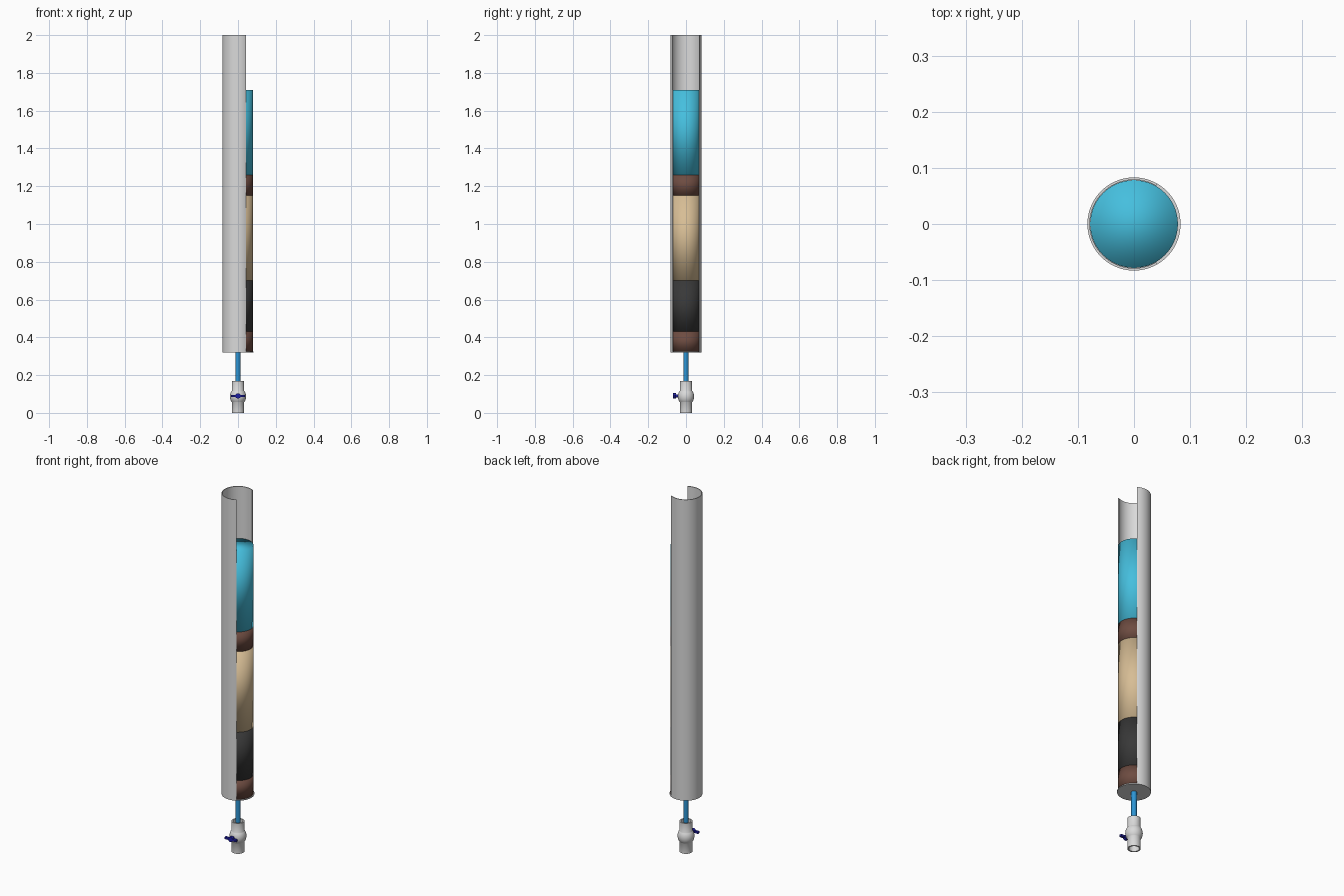
import bpy, bmesh, math
from mathutils import Matrix

if "Cube" in bpy.data.objects:
    bpy.data.objects.remove(bpy.data.objects["Cube"])


def mat(name, r, g, b):
    m = bpy.data.materials.new(name)
    m.diffuse_color = (r, g, b, 1)
    m.use_nodes = True
    m.node_tree.nodes["Principled BSDF"].inputs["Base Color"].default_value = m.diffuse_color
    return m


GREY = mat("light grey plastic", 0.70, 0.70, 0.70)
CYAN = mat("cyan water", 0.06, 0.52, 0.73)
BROWN = mat("brown gravel", 0.155, 0.072, 0.053)
SAND = mat("tan sand", 0.68, 0.51, 0.30)
COAL = mat("charcoal", 0.04, 0.04, 0.04)
BLUE = mat("blue water", 0.026, 0.30, 0.66)
NAVY = mat("dark blue handle", 0.012, 0.012, 0.36)


def finish(bm, name, material, sharp=True):
    bmesh.ops.recalc_face_normals(bm, faces=bm.faces)
    me = bpy.data.meshes.new(name)
    bm.to_mesh(me)
    bm.free()
    ob = bpy.data.objects.new(name, me)
    bpy.context.collection.objects.link(ob)
    me.materials.append(material)
    bpy.ops.object.select_all(action='DESELECT')
    ob.select_set(True)
    bpy.context.view_layer.objects.active = ob
    if sharp:
        bpy.ops.object.shade_smooth_by_angle(angle=math.radians(40))
    else:
        bpy.ops.object.shade_smooth()
    return ob


def cylinder(name, r, z0, z1, material, sharp=True):
    bm = bmesh.new()
    bmesh.ops.create_cone(bm, cap_ends=True, segments=64, radius1=r, radius2=r,
                          depth=z1 - z0, matrix=Matrix.Translation((0, 0, (z0 + z1) / 2)))
    return finish(bm, name, material, sharp)


def sweep(name, profile, start, end, steps, material, sharp=True):
    """Turn a closed (radius, height) profile about z; cap it if the sweep is partial."""
    full = abs(end - start - 360) < 1e-6
    bm = bmesh.new()
    rings = []
    for i in range(steps if full else steps + 1):
        a = math.radians(start + (end - start) * i / steps)
        rings.append([bm.verts.new((r * math.cos(a), r * math.sin(a), z)) for r, z in profile])
    n = len(profile)
    for i in range(steps):
        p, q = rings[i], rings[(i + 1) % len(rings)]
        for j in range(n):
            k = (j + 1) % n
            bm.faces.new((p[j], q[j], q[k], p[k]))
    if not full:
        bm.faces.new(rings[0])
        bm.faces.new(rings[-1])
    return finish(bm, name, material, sharp)


# cut-away column shell, open towards +x, with a full base disc
sweep("column_shell", [(0.0787, 0.32), (0.083, 0.32), (0.083, 2.0), (0.0787, 2.0)],
      60, 300, 64, GREY)
cylinder("column_base", 0.083, 0.32, 0.325, GREY)

# filter layers, bottom to top
for name, z0, z1, m in [("lower_gravel", 0.325, 0.43, BROWN), ("charcoal_layer", 0.43, 0.70, COAL),
                        ("sand_layer", 0.70, 1.15, SAND), ("upper_gravel", 1.15, 1.26, BROWN),
                        ("water_layer", 1.26, 1.71, CYAN)]:
    cylinder(name, 0.0782, z0, z1, m, sharp=False)

# outlet pipe
cylinder("outlet_pipe", 0.0135, 0.09, 0.322, BLUE)

# hollow valve body with a bulging middle
R, ZC, RC = 0.043, 0.087, 0.033
half = math.acos(RC / R)
bulge = [(R * math.cos(t), ZC + R * 1.1 * math.sin(t))
         for t in [half * (i / 8 - 1) for i in range(17)]]
sweep("valve_body", [(0.026, 0.0), (RC, 0.0)] + bulge + [(RC, 0.17), (0.026, 0.17)],
      0, 360, 48, GREY)
cylinder("valve_core", 0.0262, 0.055, 0.12, GREY)

# handle: stem, hub and crossbar on the front of the valve
bm = bmesh.new()
for r, y0, y1 in [(0.008, -0.035, -0.06), (0.014, -0.052, -0.068)]:
    bmesh.ops.create_cone(bm, cap_ends=True, segments=32, radius1=r, radius2=r, depth=abs(y1 - y0),
                          matrix=Matrix.Translation((0, (y0 + y1) / 2, 0.09)) @ Matrix.Rotation(math.pi / 2, 4, 'X'))
bmesh.ops.create_cube(bm, size=1, matrix=Matrix.Translation((0, -0.061, 0.09)) @
                      Matrix.Diagonal((0.072, 0.014, 0.011, 1)))
finish(bm, "valve_handle", NAVY)
